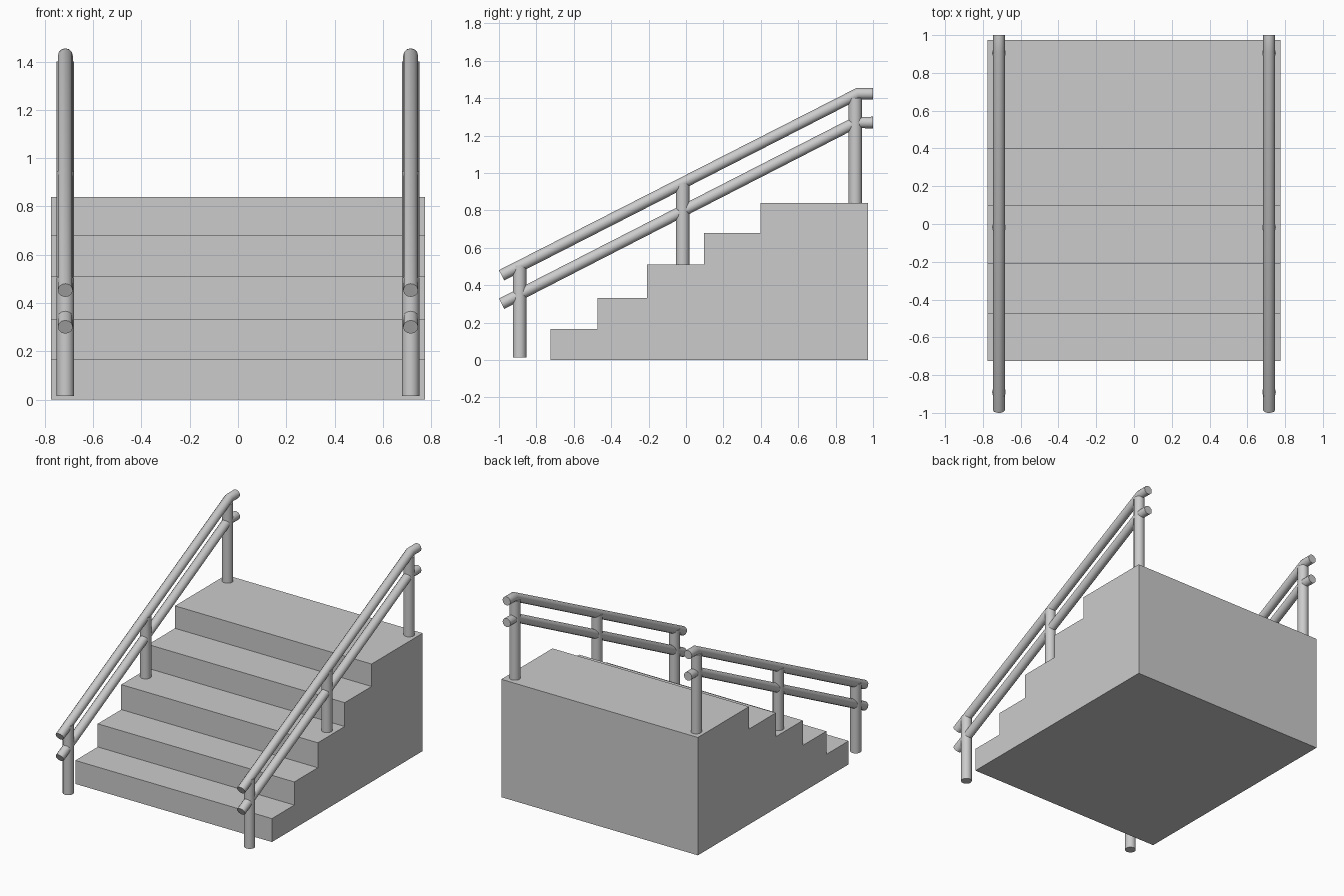
import bpy, bmesh, math

if "Cube" in bpy.data.objects:
    bpy.data.objects.remove(bpy.data.objects["Cube"])

RAIL_X = 0.715


def stepped_block(name, profile, half_width):
    bm = bmesh.new()
    face = bm.faces.new([bm.verts.new((-half_width, y, z)) for y, z in profile])
    ext = bmesh.ops.extrude_face_region(bm, geom=[face])
    verts = [v for v in ext["geom"] if isinstance(v, bmesh.types.BMVert)]
    bmesh.ops.translate(bm, verts=verts, vec=(2 * half_width, 0, 0))
    bmesh.ops.recalc_face_normals(bm, faces=bm.faces)
    mesh = bpy.data.meshes.new(name)
    bm.to_mesh(mesh)
    bm.free()
    obj = bpy.data.objects.new(name, mesh)
    bpy.context.collection.objects.link(obj)


def post(name, x, y, z0, z1):
    bpy.ops.mesh.primitive_cylinder_add(vertices=24, radius=0.036, depth=z1 - z0,
                                        location=(x, y, (z0 + z1) / 2))
    bpy.context.object.name = name
    bpy.ops.object.shade_smooth_by_angle(angle=math.radians(35))


def rail(name, x, path):
    curve = bpy.data.curves.new(name, "CURVE")
    curve.dimensions = "3D"
    curve.bevel_depth = 0.031
    curve.bevel_resolution = 4
    curve.use_fill_caps = True
    spline = curve.splines.new("POLY")
    spline.points.add(len(path) - 1)
    for p, (y, z) in zip(spline.points, path):
        p.co = (x, y, z, 1)
    obj = bpy.data.objects.new(name, curve)
    bpy.context.collection.objects.link(obj)


# Solid staircase: front edge and height of each step
steps = [(-0.725, 0.167), (-0.473, 0.332), (-0.208, 0.51), (0.095, 0.68), (0.397, 0.84)]
back = 0.973
profile, z = [], 0.0
for y, top in steps:
    profile += [(y, z), (y, top)]
    z = top
profile += [(back, z), (back, 0)]
stepped_block("stairs", profile, 0.775)

# Handrails on both sides
for side, x in (("left", -RAIL_X), ("right", RAIL_X)):
    post(f"{side}_bottom_post", x, -0.89, 0.015, 0.505)
    post(f"{side}_middle_post", x, -0.018, 0.505, 0.945)
    post(f"{side}_top_post", x, 0.905, 0.835, 1.40)
    rail(f"{side}_upper_rail", x, [(-0.986, 0.453), (0.918, 1.424), (1.0, 1.424)])
    rail(f"{side}_lower_rail", x, [(-0.986, 0.301), (0.905, 1.27), (1.0, 1.27)])
